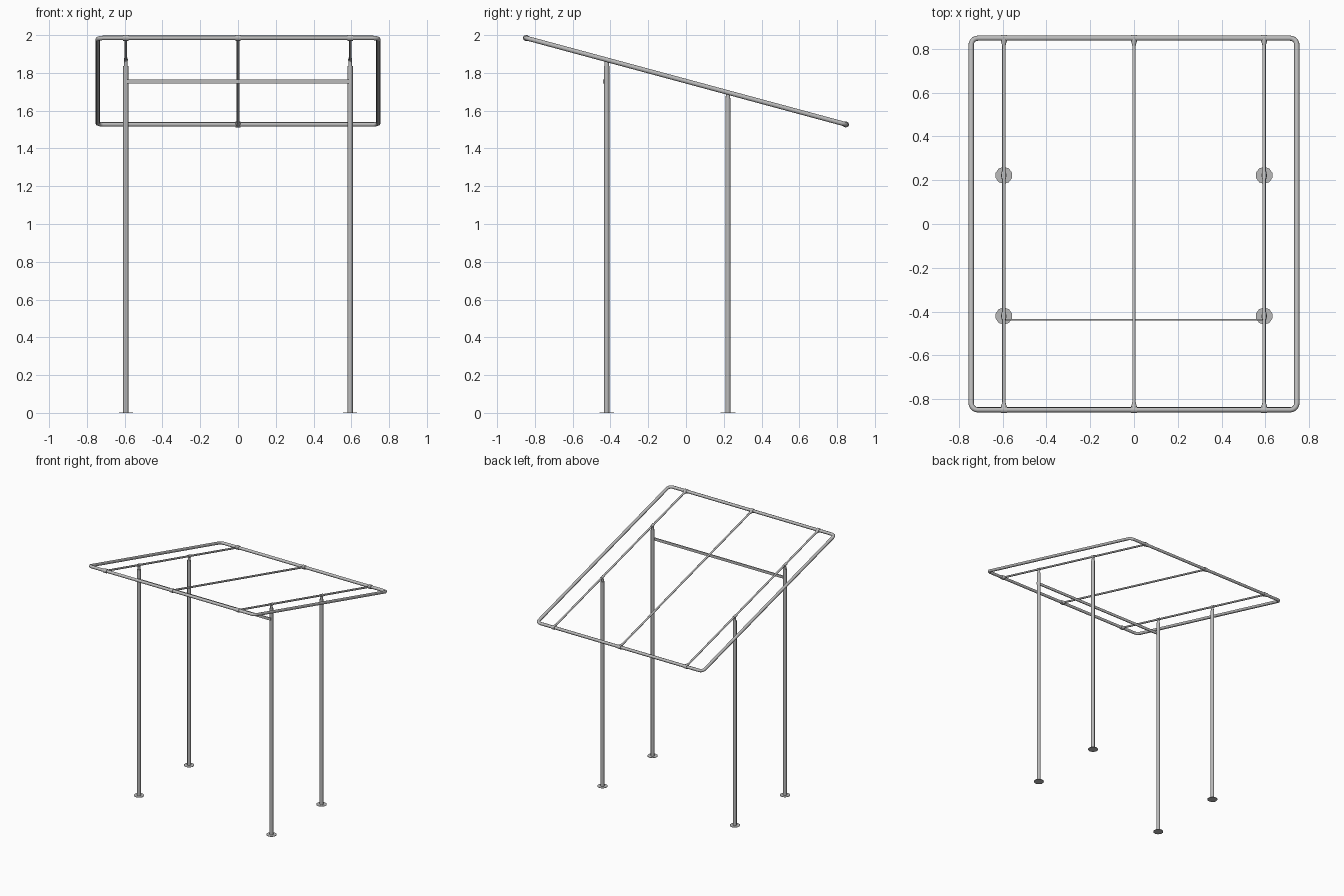
import bpy, math
from mathutils import Vector, Matrix

cube = bpy.data.objects.get("Cube")
if cube:
    bpy.data.objects.remove(cube, do_unlink=True)

steel = bpy.data.materials.new("grey steel")
steel.use_nodes = True
grey = (0.5, 0.5, 0.5, 1)
steel.diffuse_color = grey
steel.node_tree.nodes["Principled BSDF"].inputs["Base Color"].default_value = grey

MID_Z = 1.756
SLOPE = -0.27
HALF_X, HALF_Y = 0.743, 0.848
POST_X = 0.594


def roof(x, y):
    """Point on the sloping roof plane."""
    return Vector((x, y, MID_Z + SLOPE * y))


def finish(name):
    obj = bpy.context.object
    obj.name = name
    obj.data.materials.append(steel)
    bpy.ops.object.shade_smooth_by_angle(angle=math.radians(50))
    return obj


def tube(name, a, b, r1, r2=None, sides=12, flat=1.0):
    """Round or tapered bar from a to b, optionally flattened along x."""
    a, b = Vector(a), Vector(b)
    bpy.ops.mesh.primitive_cone_add(vertices=sides, radius1=r1, depth=(b - a).length,
                                    radius2=r1 if r2 is None else r2)
    obj = bpy.context.object
    turn = (b - a).to_track_quat('Z', 'Y').to_matrix().to_4x4()
    obj.data.transform(Matrix.Translation((a + b) / 2) @ turn)
    if flat != 1.0:
        obj.data.transform(Matrix.Translation((a.x, 0, 0)) @ Matrix.Diagonal((flat, 1, 1, 1))
                           @ Matrix.Translation((-a.x, 0, 0)))
    return finish(name)


# Outer roof frame: one bent tube with rounded corners
bend = 0.03
outline = []
for i, (sx, sy) in enumerate([(1, 1), (-1, 1), (-1, -1), (1, -1)]):
    for step in range(6):
        ang = math.pi / 2 * (i + step / 5)
        outline.append(roof(sx * (HALF_X - bend) + bend * math.cos(ang),
                            sy * (HALF_Y - bend) + bend * math.sin(ang)))
curve = bpy.data.curves.new("roof_frame", 'CURVE')
curve.dimensions = '3D'
curve.bevel_depth = 0.0122
curve.bevel_resolution = 2
spline = curve.splines.new('POLY')
spline.points.add(len(outline) - 1)
for point, co in zip(spline.points, outline):
    point.co = (*co, 1)
spline.use_cyclic_u = True
frame = bpy.data.objects.new("roof_frame", curve)
bpy.context.collection.objects.link(frame)
bpy.ops.object.select_all(action='DESELECT')
frame.select_set(True)
bpy.context.view_layer.objects.active = frame
bpy.ops.object.convert(target='MESH')
finish("roof_frame")

# Sloping rafters with a tapered socket and a collar at each end
for label, x in (("right", -POST_X), ("middle", 0), ("left", POST_X)):
    tube(f"{label}_rafter", roof(x, -HALF_Y), roof(x, HALF_Y), 0.0075)
    for end, s in (("front", -1), ("back", 1)):
        mid = roof(x, s * HALF_Y)
        tube(f"{label}_{end}_socket", mid, roof(x, s * (HALF_Y - 0.035)), 0.017, 0.0075)
        tube(f"{label}_{end}_collar", mid - Vector((0.014, 0, 0)),
             mid + Vector((0.014, 0, 0)), 0.0155)

# Posts with base plates, flattened tops and rafter clamps
for side, x in (("right", -POST_X), ("left", POST_X)):
    for end, y in (("front", -0.42), ("back", 0.222)):
        name = f"{side}_{end}"
        top = roof(x, y)
        neck = Vector((x, y, top.z - 0.033))
        tube(name + "_base_plate", (x, y, 0), (x, y, 0.003), 0.039, sides=10)
        tube(name + "_post", (x, y, 0), neck, 0.0138)
        tube(name + "_post_tip", neck, top, 0.0125, 0.0105, flat=0.75)
        tube(name + "_clamp", roof(x, y - 0.016), roof(x, y + 0.016), 0.0105)

# Flat cross bar fixed to the front of the front posts
bpy.ops.mesh.primitive_cube_add(size=1)
bpy.context.object.data.transform(Matrix.Translation((0, -0.436, 1.755))
                                  @ Matrix.Diagonal((2 * POST_X + 0.01, 0.007, 0.022, 1)))
finish("front_cross_bar")
